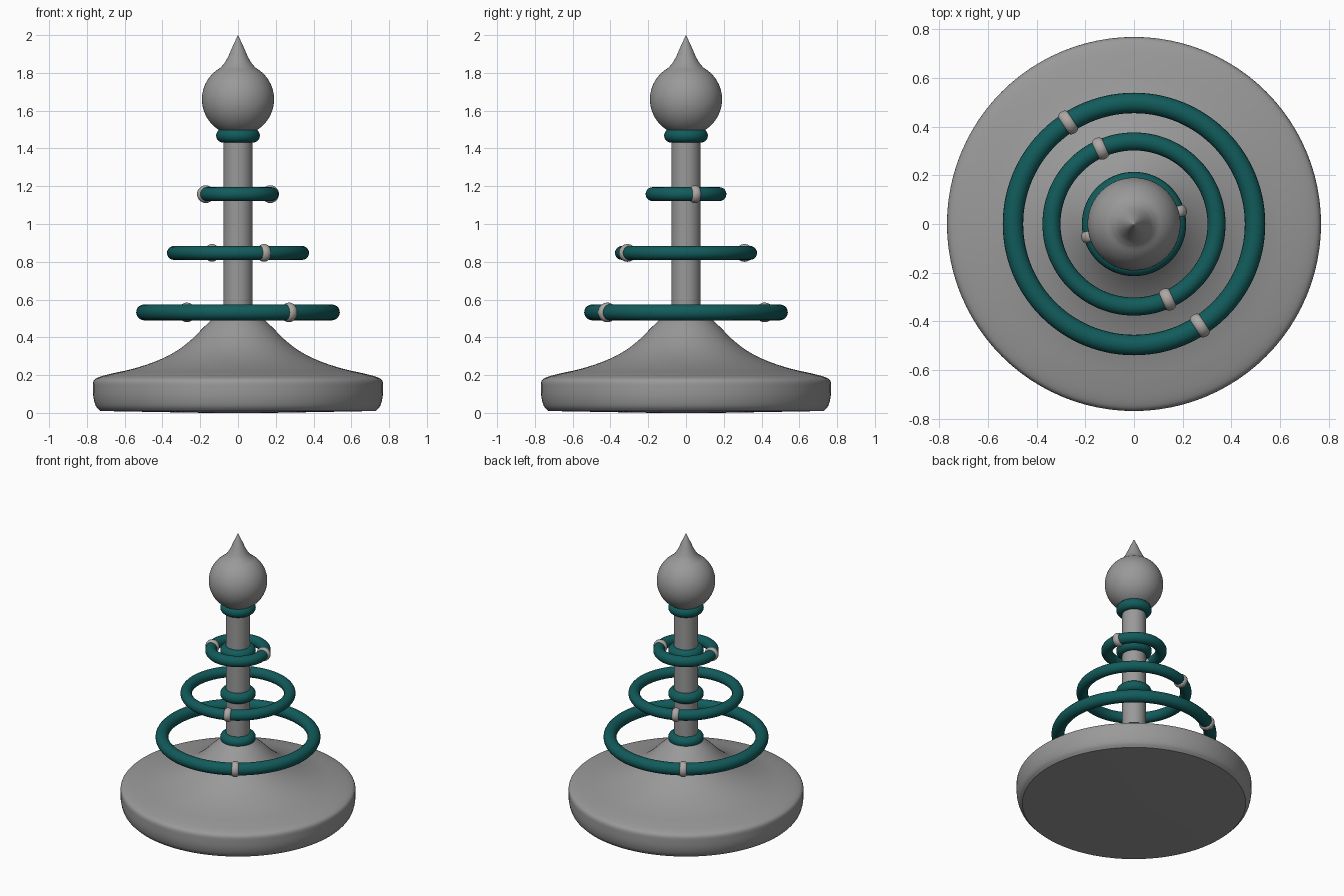
import bpy, bmesh, math
from mathutils import Matrix, Vector

if "Cube" in bpy.data.objects:
    bpy.data.objects.remove(bpy.data.objects["Cube"])


def material(name, rgb):
    m = bpy.data.materials.new(name)
    m.diffuse_color = (*rgb, 1)
    m.use_nodes = True
    m.node_tree.nodes["Principled BSDF"].inputs["Base Color"].default_value = m.diffuse_color
    return m


GRAY = material("stone gray", (0.32, 0.32, 0.32))
TEAL = material("deep teal", (0.006, 0.105, 0.105))
PALE = material("warm pale gray", (0.42, 0.39, 0.37))


def finish(name, verts, faces, mat, angle=40):
    me = bpy.data.meshes.new(name)
    me.from_pydata(verts, [], faces)
    bm = bmesh.new()
    bm.from_mesh(me)
    bmesh.ops.remove_doubles(bm, verts=bm.verts, dist=1e-5)
    bmesh.ops.recalc_face_normals(bm, faces=bm.faces)
    bm.to_mesh(me)
    bm.free()
    ob = bpy.data.objects.new(name, me)
    bpy.context.collection.objects.link(ob)
    me.materials.append(mat)
    bpy.ops.object.select_all(action='DESELECT')
    ob.select_set(True)
    bpy.context.view_layer.objects.active = ob
    bpy.ops.object.shade_smooth_by_angle(angle=math.radians(angle))
    return ob


def smooth(pts, n=4):
    """Catmull-Rom curve through profile points."""
    p = [Vector(q) for q in pts]
    p = [2 * p[0] - p[1]] + p + [2 * p[-1] - p[-2]]
    out = []
    for i in range(1, len(p) - 2):
        a, b, c, d = p[i - 1:i + 3]
        for k in range(n):
            t = k / n
            out.append(0.5 * (2 * b + (c - a) * t + (2 * a - 5 * b + 4 * c - d) * t * t
                              + (3 * b - a - 3 * c + d) * t ** 3))
    out.append(p[-2])
    return [(max(q.x, 0), q.y) for q in out]


def lathe(name, prof, mat, seg=96, angle=40):
    verts = [(r * math.cos(2 * math.pi * j / seg), r * math.sin(2 * math.pi * j / seg), z)
             for r, z in prof for j in range(seg)]
    faces = [(i * seg + j, i * seg + (j + 1) % seg, (i + 1) * seg + (j + 1) % seg, (i + 1) * seg + j)
             for i in range(len(prof) - 1) for j in range(seg)]
    return finish(name, verts, faces, mat, angle)


def torus(name, major, minor, mat, matrix, seg=80, sides=20, stretch=1.0):
    verts, faces = [], []
    for i in range(seg):
        u = 2 * math.pi * i / seg
        for j in range(sides):
            v = 2 * math.pi * j / sides
            r = major + minor * math.cos(v)
            verts.append(matrix @ Vector((r * math.cos(u), r * math.sin(u), stretch * minor * math.sin(v))))
            faces.append((i * sides + j, ((i + 1) % seg) * sides + j,
                          ((i + 1) % seg) * sides + (j + 1) % sides, i * sides + (j + 1) % sides))
    return finish(name, verts, faces, mat, 80)


# flared base with a shallow, slightly lowered underside
base = [(0, 0), (0.17, 0), (0.73, 0.01)]
base += smooth([(0.73, 0.01), (0.752, 0.035), (0.765, 0.08), (0.768, 0.13), (0.764, 0.17), (0.735, 0.19),
                (0.66, 0.21), (0.55, 0.235), (0.43, 0.275), (0.33, 0.325), (0.25, 0.385),
                (0.18, 0.455), (0.12, 0.51), (0.075, 0.545)])[1:]
lathe("base", base, GRAY)

# central post
lathe("post", [(0, 0.45), (0.077, 0.45), (0.077, 1.52), (0, 1.52)], GRAY, 64)

# ball finial drawn out to a point
R, ZC = 0.191, 1.66
ball = [(R * math.cos(a), ZC + R * math.sin(a))
        for a in (math.radians(-90 + 150 * i / 30) for i in range(31))]
ball[0] = (0, ZC - R)
tip = smooth([ball[-1], (0.073, 1.85), (0.053, 1.885), (0.035, 1.925), (0.017, 1.965), (0, 2.0)])
lathe("finial", ball + tip[1:], GRAY, 64, 60)

# floating rings, each with a collar on the post and two opposite beads
for label, z, major, minor, deg in (("lower", 0.532, 0.497, 0.042, -57),
                                    ("middle", 0.847, 0.339, 0.037, -66),
                                    ("upper", 1.158, 0.177, 0.037, 15.5)):
    torus(label + "_ring", major, minor, TEAL, Matrix.Translation((0, 0, z)), 112)
    torus(label + "_collar", 0.079, 0.037, TEAL, Matrix.Translation((0, 0, z)), 64)
    for k, side in enumerate(("front", "back")):
        turn = Matrix.Rotation(math.radians(deg + 180 * k), 4, 'Z')
        place = turn @ Matrix.Translation((major, 0, z)) @ Matrix.Rotation(math.pi / 2, 4, 'X')
        torus(f"{label}_{side}_bead", minor - 0.006, 0.016, PALE, place, 40, 16, 1.5)
torus("top_collar", 0.079, 0.037, TEAL, Matrix.Translation((0, 0, 1.468)), 64)
